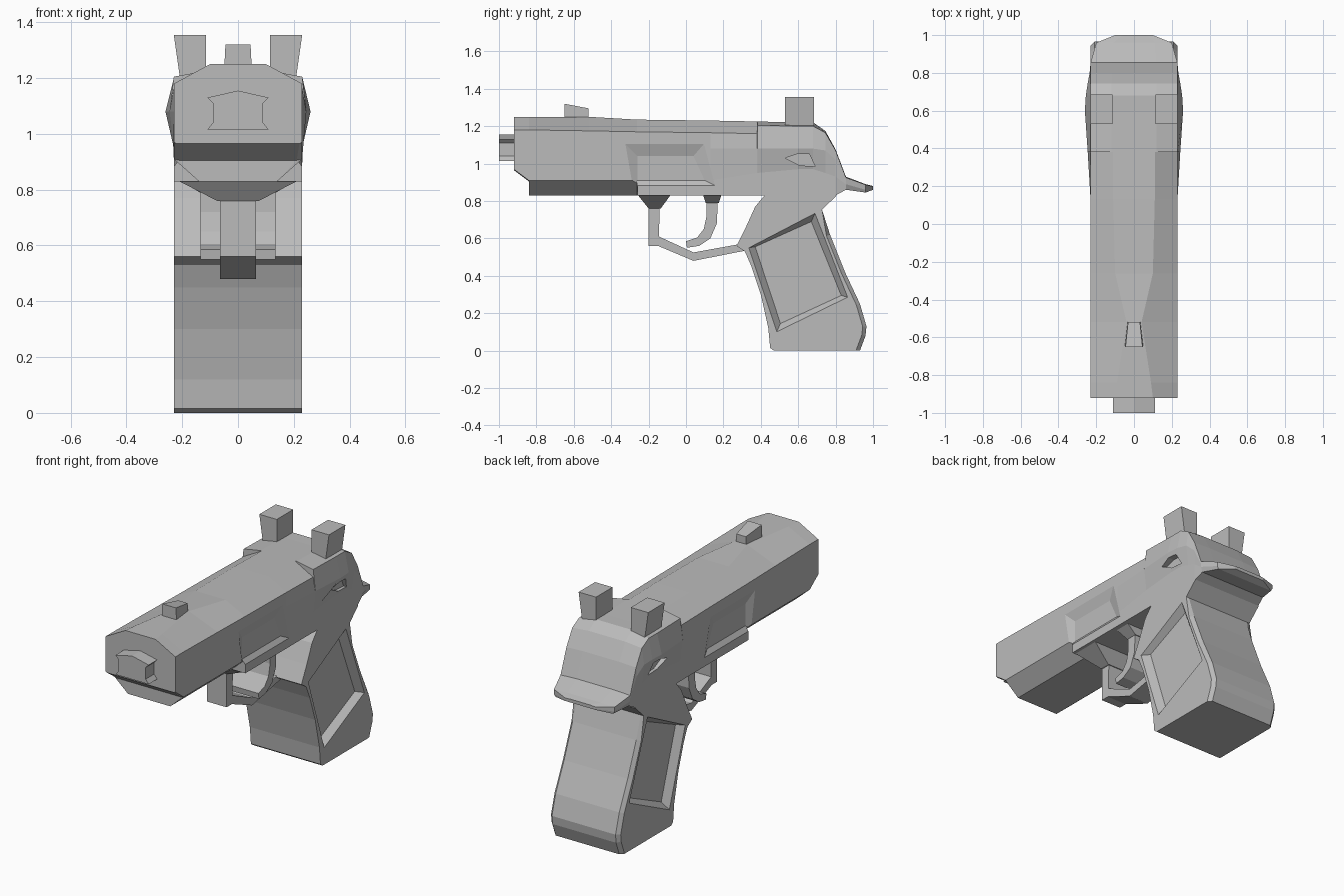
import bpy, bmesh

cube = bpy.data.objects.get("Cube")
if cube:
    bpy.data.objects.remove(cube, do_unlink=True)

grey = bpy.data.materials.new("plain_grey")
grey.use_nodes = True
grey.diffuse_color = (0.5, 0.5, 0.5, 1)
grey.node_tree.nodes["Principled BSDF"].inputs["Base Color"].default_value = (0.5, 0.5, 0.5, 1)


def finish(name, bm):
    bmesh.ops.recalc_face_normals(bm, faces=bm.faces)
    mesh = bpy.data.meshes.new(name)
    bm.to_mesh(mesh)
    bm.free()
    mesh.materials.append(grey)
    obj = bpy.data.objects.new(name, mesh)
    bpy.context.collection.objects.link(obj)
    return obj


def loft(bm, rings):
    """Skin a list of equal-length point rings and cap both ends."""
    rows = [[bm.verts.new(p) for p in ring] for ring in rings]
    n = len(rows[0])
    for a, b in zip(rows, rows[1:]):
        for i in range(n):
            j = (i + 1) % n
            bm.faces.new((a[i], a[j], b[j], b[i]))
    bm.faces.new(rows[0])
    bm.faces.new(rows[-1])


def prism(name, outline, half_width):
    """Extrude a side (y, z) outline across x."""
    bm = bmesh.new()
    loft(bm, [[(x, y, z) for y, z in outline] for x in (-half_width, half_width)])
    return finish(name, bm)


def cut_recess(target, outer, inner, x_out, x_in):
    """Cut a sloped pocket into both sides of a part."""
    bm = bmesh.new()
    for s in (-1, 1):
        loft(bm, [[(s * x_out, y, z) for y, z in outer],
                  [(s * x_in, y, z) for y, z in inner]])
    cutter = finish("recess_cutter", bm)
    cutter.hide_render = True
    mod = target.modifiers.new("recess", "BOOLEAN")
    mod.operation = "DIFFERENCE"
    mod.solver = "EXACT"
    mod.object = cutter
    bpy.context.view_layer.objects.active = target
    bpy.ops.object.modifier_apply(modifier=mod.name)
    bpy.data.objects.remove(cutter, do_unlink=True)


# Slide and frame: y, top z, top half width, shoulder z, bulge z, bulge half width,
# lower side z, lower half width, bottom z, bottom half width
W = 0.23
sections = [
    (-0.92, 1.25, 0.10, 1.18, 1.08, W, 0.97, W, 0.965, 0.22),
    (-0.84, 1.25, 0.09, 1.18, 1.08, W, 0.91, W, 0.905, 0.21),
    (-0.839, 1.25, 0.09, 1.18, 1.08, W, 0.91, W, 0.83, 0.14),
    (-0.52, 1.25, 0.04, 1.175, 1.08, W, 0.91, W, 0.83, 0.14),
    (-0.261, 1.235, 0.10, 1.17, 1.08, W, 0.91, W, 0.83, 0.14),
    (-0.26, 1.235, 0.10, 1.17, 1.08, W, 0.91, W, 0.83, W),
    (0.13, 1.23, 0.11, 1.165, 1.08, W, 0.91, W, 0.83, W),
    (0.38, 1.225, 0.11, 1.16, 1.08, 0.245, 0.95, W, 0.83, W),
    (0.381, 1.225, 0.12, 1.205, 1.08, 0.245, 0.95, W, 0.83, W),
    (0.60, 1.22, 0.12, 1.20, 1.08, 0.26, 0.97, W, 0.83, W),
    (0.68, 1.22, 0.12, 1.20, 1.08, 0.255, 0.97, W, 0.83, W),
    (0.745, 1.175, 0.12, 1.165, 1.07, 0.245, 0.95, W, 0.83, W),
    (0.80, 1.075, 0.12, 1.07, 1.02, 0.235, 0.93, W, 0.83, W),
    (0.855, 0.93, 0.12, 0.925, 0.91, W, 0.89, W, 0.86, 0.22),
    (0.96, 0.89, 0.11, 0.887, 0.88, 0.20, 0.86, 0.20, 0.845, 0.19),
    (1.0, 0.88, 0.06, 0.878, 0.875, 0.10, 0.865, 0.10, 0.86, 0.10),
]
rings = []
for y, zt, wt, zs, zm, wm, zl, wl, zb, wb in sections:
    shoulder = min(W, wm)
    half = [(wt, zt), (shoulder, zs), (wm, zm), (wl, zl), (wb, zb)]
    rings.append([(x, y, z) for x, z in half] + [(-x, y, z) for x, z in reversed(half)])
bm = bmesh.new()
loft(bm, rings)
slide = finish("slide_and_frame", bm)

# Side port and small slot
cut_recess(slide,
           [(-0.33, 1.11), (0.10, 1.11), (0.16, 0.88), (-0.29, 0.88)],
           [(-0.26, 1.04), (0.04, 1.04), (0.10, 0.91), (-0.26, 0.91)],
           0.232, 0.21)
slot = [(0.53, 1.03), (0.60, 1.053), (0.66, 1.05), (0.69, 0.985), (0.61, 0.99)]
cut_recess(slide, slot, slot, 0.30, 0.215)

# Grip, with its rear edges chamfered
grip = prism("grip", [
    (0.42, 0.83), (0.37, 0.77), (0.32, 0.66), (0.27, 0.56), (0.315, 0.53),
    (0.35, 0.45), (0.40, 0.30), (0.44, 0.12), (0.45, 0.015), (0.47, 0),
    (0.93, 0), (0.96, 0.08), (0.965, 0.13), (0.93, 0.25), (0.85, 0.42),
    (0.77, 0.62), (0.727, 0.754), (0.807, 0.83)], W)
bm = bmesh.new()
bm.from_mesh(grip.data)
rear = [e for e in bm.edges
        if abs(e.verts[0].co.x - e.verts[1].co.x) < 0.01
        and all(v.co.y > 0.72 and v.co.z < 0.76 for v in e.verts)
        and max(v.co.z for v in e.verts) > 0.01]
bmesh.ops.bevel(bm, geom=rear, offset=0.02, segments=1, affect="EDGES")
bm.to_mesh(grip.data)
bm.free()
cut_recess(grip,
           [(0.335, 0.55), (0.69, 0.735), (0.865, 0.285), (0.485, 0.10)],
           [(0.37, 0.555), (0.67, 0.69), (0.83, 0.295), (0.505, 0.145)],
           0.231, 0.19)

# Barrel muzzle
muzzle = [(0, 1.155), (0.11, 1.13), (0.09, 1.11), (0.09, 1.04), (0.11, 1.015)]
muzzle += [(-x, z) for x, z in reversed(muzzle[1:])]
bm = bmesh.new()
loft(bm, [[(x, y, z) for x, z in muzzle] for y in (-1.0, -0.91)])
finish("muzzle", bm)

# Front sight, tapering to the rear
bm = bmesh.new()
loft(bm, [[(-w, y, 1.22), (w, y, 1.22), (w * 0.9, y, z), (-w * 0.9, y, z)]
          for y, w, z in ((-0.65, 0.05, 1.32), (-0.52, 0.035, 1.295))])
finish("front_sight", bm)

# Rear sights, flaring outward to the top
for side, s in (("left", 1), ("right", -1)):
    bm = bmesh.new()
    loft(bm, [[(s * 0.115, 0.53, z), (s * w, 0.53, z), (s * w, 0.685, z), (s * 0.115, 0.685, z)]
              for z, w in ((1.18, 0.205), (1.355, W))])
    finish("rear_sight_" + side, bm)

# Trigger guard and its flared front mount
prism("trigger_guard", [
    (-0.20, 0.78), (-0.20, 0.56), (-0.15, 0.56), (0.04, 0.48), (0.32, 0.535),
    (0.29, 0.57), (0.04, 0.525), (-0.145, 0.61), (-0.14, 0.78)], 0.065)
bm = bmesh.new()
loft(bm, [[(-w, a, z), (w, a, z), (w, b, z), (-w, b, z)]
          for z, w, a, b in ((0.835, 0.22, -0.26, -0.08), (0.76, 0.075, -0.20, -0.135))])
finish("guard_mount", bm)

# Trigger and its mount
prism("trigger", [
    (0.11, 0.80), (0.11, 0.72), (0.095, 0.65), (0.06, 0.605), (0.0, 0.585),
    (0.005, 0.55), (0.07, 0.56), (0.13, 0.60), (0.165, 0.68), (0.17, 0.80)], 0.135)
bm = bmesh.new()
loft(bm, [[(-w, a, z), (w, a, z), (w, b, z), (-w, b, z)]
          for z, w, a, b in ((0.835, 0.21, 0.09, 0.19), (0.79, 0.137, 0.105, 0.175))])
finish("trigger_mount", bm)
